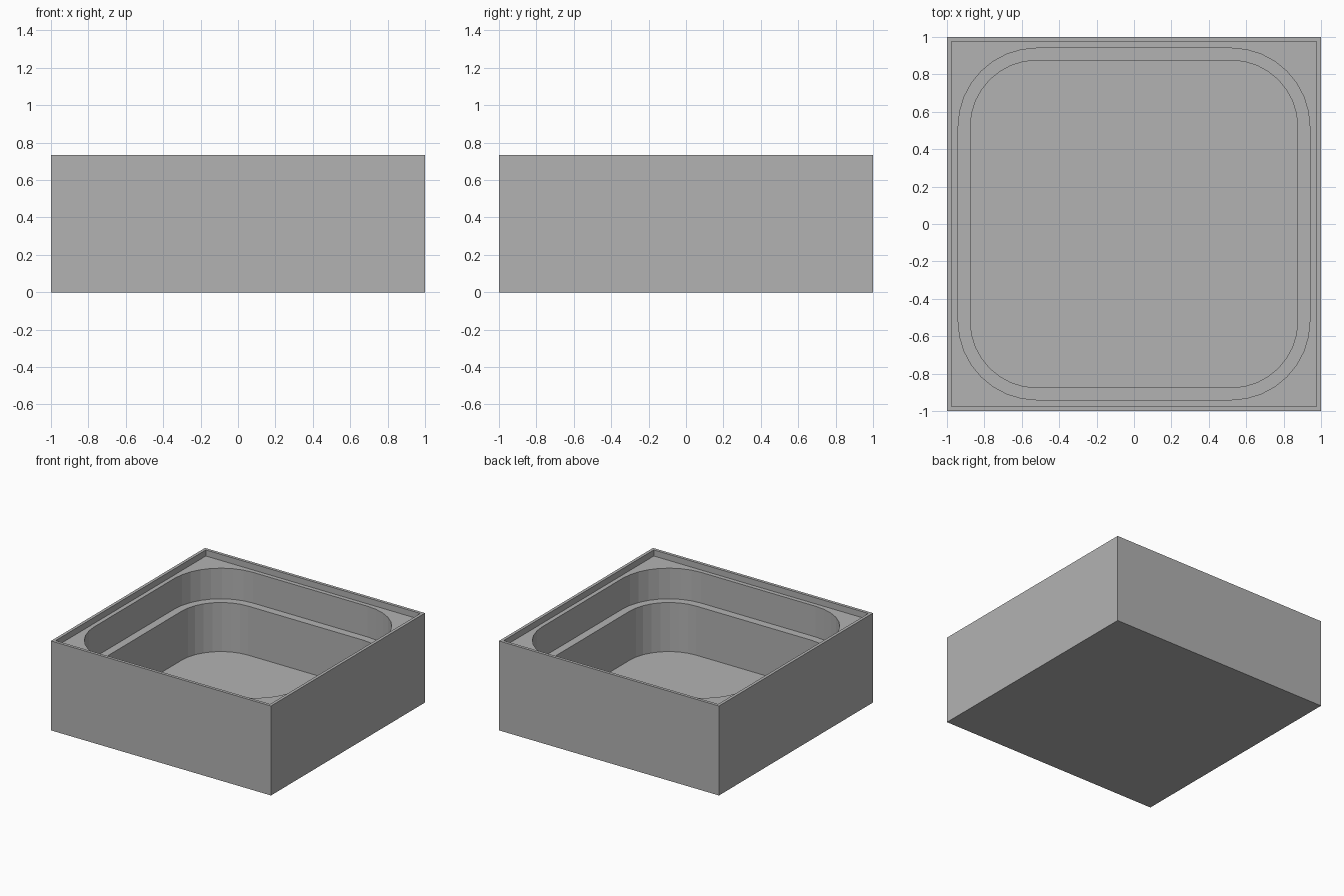
import bpy
import bmesh
import math

if "Cube" in bpy.data.objects:
    bpy.data.objects.remove(bpy.data.objects["Cube"])

HEIGHT = 0.735
CORNER = 0.52      # centre of every rounded pocket corner
SEGMENTS = 8       # facets per rounded corner

grey = bpy.data.materials.new("plain grey")
grey.diffuse_color = (0.448, 0.448, 0.448, 1)
grey.use_nodes = True
grey.node_tree.nodes["Principled BSDF"].inputs["Base Color"].default_value = grey.diffuse_color


def square(half):
    return [(half, half), (-half, half), (-half, -half), (half, -half)]


def rounded_square(half):
    radius = half - CORNER
    points = []
    for quarter, (sx, sy) in enumerate(square(1)):
        for i in range(SEGMENTS + 1):
            a = math.pi / 2 * (quarter + i / SEGMENTS)
            points.append((sx * CORNER + radius * math.cos(a),
                           sy * CORNER + radius * math.sin(a)))
    return points


def prism(name, outline, bottom, top):
    bm = bmesh.new()
    low = [bm.verts.new((x, y, bottom)) for x, y in outline]
    high = [bm.verts.new((x, y, top)) for x, y in outline]
    bm.faces.new(low[::-1])
    bm.faces.new(high)
    n = len(outline)
    for i in range(n):
        j = (i + 1) % n
        bm.faces.new((low[i], low[j], high[j], high[i]))
    mesh = bpy.data.meshes.new(name)
    bm.to_mesh(mesh)
    bm.free()
    mesh.materials.append(grey)
    obj = bpy.data.objects.new(name, mesh)
    bpy.context.collection.objects.link(obj)
    return obj


# Outer block
tray = prism("tray", square(1.0), 0, HEIGHT)

# Lid recess, wide upper pocket, narrower deep well
cutters = [
    prism("lid_recess_cutter", square(0.975), 0.685, 0.90),
    prism("upper_pocket_cutter", rounded_square(0.94), 0.433, 0.95),
    prism("deep_well_cutter", rounded_square(0.875), 0.03, 1.00),
]
bpy.context.view_layer.objects.active = tray
for cutter in cutters:
    cut = tray.modifiers.new(cutter.name, 'BOOLEAN')
    cut.operation = 'DIFFERENCE'
    cut.solver = 'EXACT'
    cut.object = cutter
    bpy.ops.object.modifier_apply(modifier=cut.name)
    bpy.data.objects.remove(cutter)
